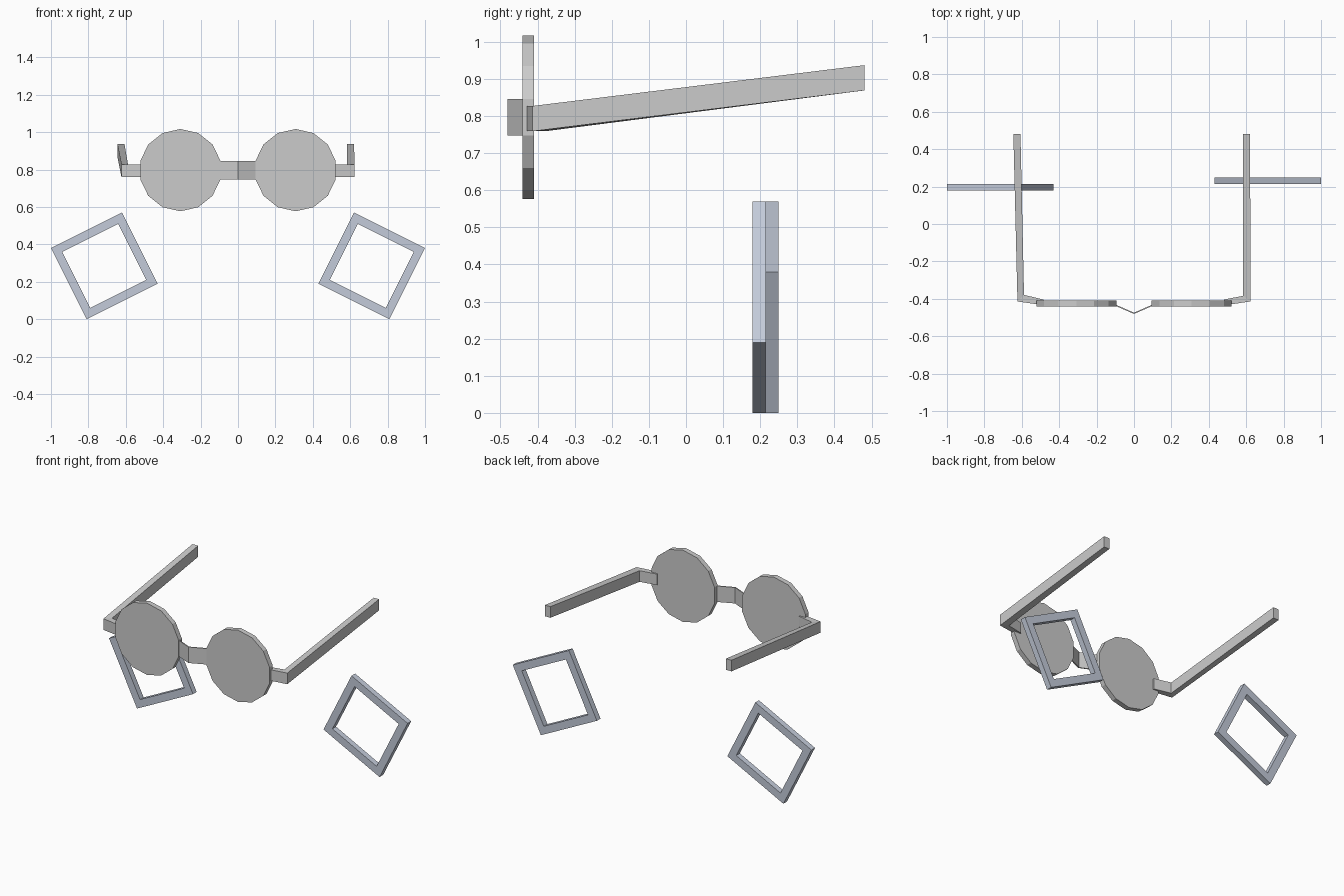
import bpy, bmesh, math
from mathutils import Matrix

if "Cube" in bpy.data.objects:
    bpy.data.objects.remove(bpy.data.objects["Cube"])


def make_object(name, bm, mat=None):
    bmesh.ops.recalc_face_normals(bm, faces=bm.faces)
    me = bpy.data.meshes.new(name)
    bm.to_mesh(me)
    bm.free()
    ob = bpy.data.objects.new(name, me)
    bpy.context.collection.objects.link(ob)
    if mat:
        me.materials.append(mat)
    return ob


def sweep(name, sections, closed=False, mat=None):
    """Skin a row of four-cornered sections; closed joins last to first."""
    bm = bmesh.new()
    rings = [[bm.verts.new(p) for p in s] for s in sections]
    pairs = list(zip(rings, rings[1:]))
    if closed:
        pairs.append((rings[-1], rings[0]))
    else:
        bm.faces.new(rings[0])
        bm.faces.new(rings[-1])
    for a, b in pairs:
        for i in range(4):
            j = (i + 1) % 4
            bm.faces.new((a[i], a[j], b[j], b[i]))
    return make_object(name, bm, mat)


def upright(outer, inner, z0, z1):
    """Vertical section between two plan points."""
    return [(*outer, z0), (*inner, z0), (*inner, z1), (*outer, z1)]


frame_mat = bpy.data.materials.new("blue_grey")
frame_mat.diffuse_color = (0.55, 0.6, 0.7, 1)
frame_mat.use_nodes = True
frame_mat.node_tree.nodes["Principled BSDF"].inputs["Base Color"].default_value = frame_mat.diffuse_color

SIDES, R, LENS_X, LENS_Z = 14, 0.22, 0.308, 0.797

for side, s in (("left", -1), ("right", 1)):
    # Lens: 14-sided disc with a corner at the top
    bm = bmesh.new()
    ring = [bm.verts.new((s * LENS_X + R * math.sin(2 * math.pi * i / SIDES), -0.441,
                          LENS_Z + R * math.cos(2 * math.pi * i / SIDES)))
            for i in range(SIDES)]
    face = bm.faces.new(ring)
    ext = bmesh.ops.extrude_face_region(bm, geom=[face], use_keep_orig=True)
    verts = [v for v in ext["geom"] if isinstance(v, bmesh.types.BMVert)]
    bmesh.ops.translate(bm, verts=verts, vec=(0, 0.031, 0))
    make_object(f"{side}_lens", bm)

    # Temple arm: short hinge bent back into a rising bar
    if s < 0:
        plan = [((-0.48, -0.435), (-0.484, -0.404)),
                ((-0.623, -0.414), (-0.588, -0.379)),
                ((-0.645, 0.481), (-0.607, 0.481))]
    else:
        plan = [((0.48, -0.435), (0.48, -0.404)),
                ((0.624, -0.414), (0.584, -0.384)),
                ((0.62, 0.481), (0.583, 0.481))]
    heights = [(0.759, 0.826), (0.759, 0.827), (0.869, 0.937)]
    sweep(f"{side}_temple_arm", [upright(o, i, *h) for (o, i), h in zip(plan, heights)])

    # Hanging square frame: tilted open square
    y0, y1 = (0.179, 0.214) if s < 0 else (0.214, 0.249)
    rot = math.atan(0.5)
    sections = []
    for k in range(4):
        a = math.pi / 4 - rot + k * math.pi / 2
        co, si = s * math.cos(a), math.sin(a)
        ro, ri = 0.4250 / math.sqrt(2), 0.335 / math.sqrt(2)
        cx, cz = s * 0.715, 0.285
        sections.append([(cx + ro * co, y0, cz + ro * si), (cx + ri * co, y0, cz + ri * si),
                         (cx + ri * co, y1, cz + ri * si), (cx + ro * co, y1, cz + ro * si)])
    sweep(f"{side}_square_frame", sections, closed=True, mat=frame_mat)

# Nose bridge: thin folded strip as tall as one lens facet
edge = LENS_X - R * math.cos(math.pi / SIDES)
h = R * math.sin(math.pi / SIDES)
sweep("nose_bridge", [upright((x, y), (x, y + 0.007), LENS_Z - h, LENS_Z + h)
                      for x, y in ((-edge, -0.44), (0, -0.481), (edge, -0.44))])
